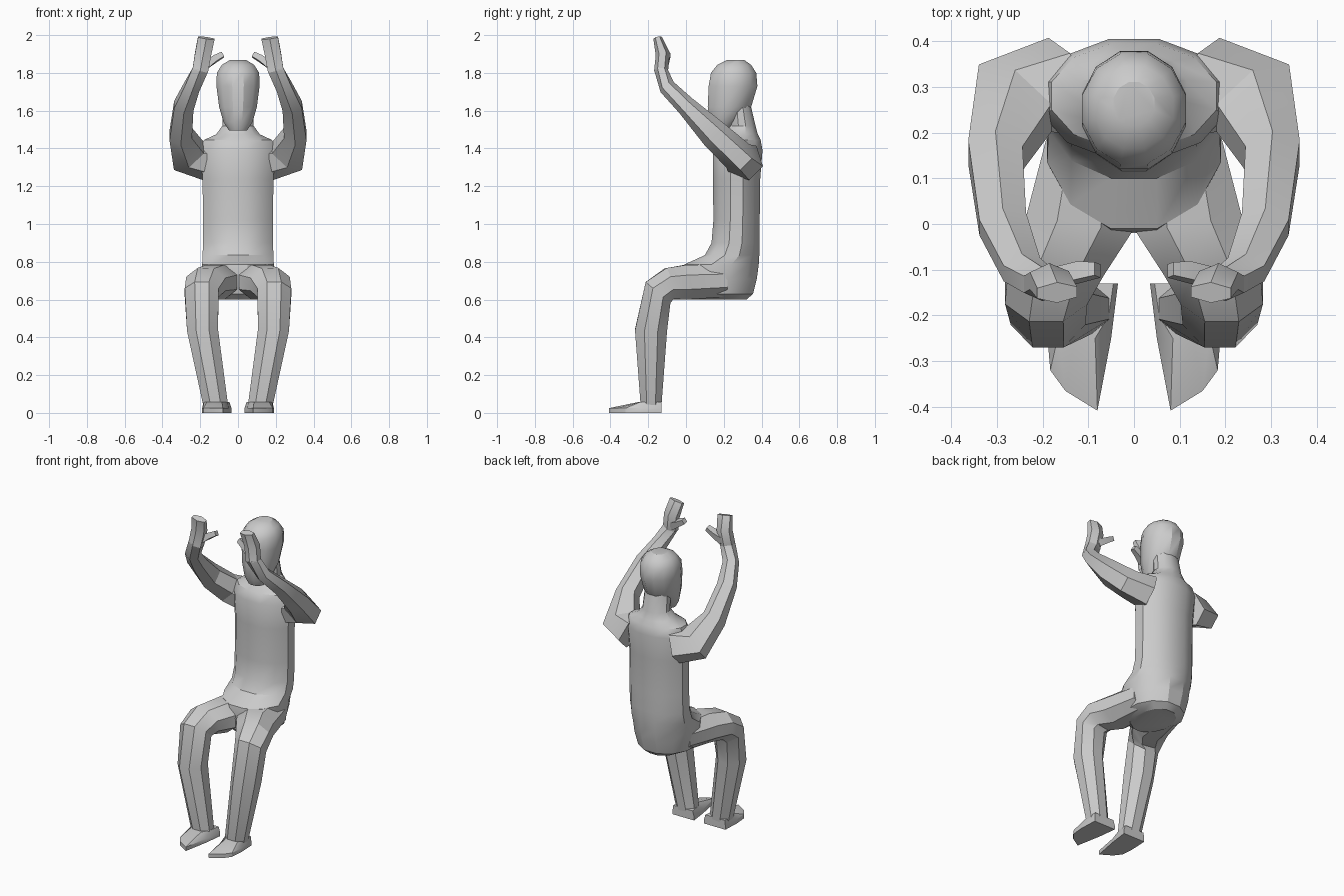
import bpy, bmesh
from math import cos, sin, pi, radians
from mathutils import Vector


def loft(name, rings, mirror=False, angle=30):
    """Skin a list of equal-length point rings and cap both ends."""
    bm = bmesh.new()
    loops = [[bm.verts.new(p) for p in ring] for ring in rings]
    n = len(loops[0])
    for a, b in zip(loops, loops[1:]):
        for i in range(n):
            j = (i + 1) % n
            bm.faces.new((a[i], a[j], b[j], b[i]))
    bm.faces.new(loops[0])
    bm.faces.new(loops[-1])
    bmesh.ops.recalc_face_normals(bm, faces=bm.faces)
    me = bpy.data.meshes.new(name)
    bm.to_mesh(me)
    bm.free()
    ob = bpy.data.objects.new(name, me)
    bpy.context.collection.objects.link(ob)
    if mirror:
        ob.modifiers.new("Mirror", 'MIRROR').use_mirror_merge = False
    bpy.ops.object.select_all(action='DESELECT')
    bpy.context.view_layer.objects.active = ob
    ob.select_set(True)
    bpy.ops.object.shade_smooth_by_angle(angle=radians(angle))
    return ob


def section(c, t, ru, rv, n=8):
    """Polygon ring with flat sides, centred at c and facing along t."""
    t = Vector(t).normalized()
    u = (Vector((1, 0, 0)) - t * t.x).normalized()
    v = t.cross(u)
    k = 1 / cos(pi / n)
    angs = [2 * pi * (i + 0.5) / n for i in range(n)]
    return [Vector(c) + u * ru * k * cos(a) + v * rv * k * sin(a) for a in angs]


def stack(levels, n):
    """Horizontal rings from (z, front y, back y, half width)."""
    return [section((0, (f + b) / 2, z), (0, 0, 1), w, (b - f) / 2, n)
            for z, f, b, w in levels]


# Pelvis, trunk, shoulders and neck
loft("torso", stack([
    (0.60, 0.03, 0.32, 0.11), (0.63, 0.00, 0.355, 0.165),
    (0.71, -0.02, 0.375, 0.185), (0.785, -0.01, 0.385, 0.19),
    (0.835, 0.10, 0.388, 0.187), (0.90, 0.135, 0.39, 0.186),
    (1.02, 0.145, 0.39, 0.186), (1.24, 0.143, 0.393, 0.187),
    (1.39, 0.143, 0.405, 0.20), (1.445, 0.165, 0.395, 0.18),
    (1.475, 0.20, 0.38, 0.115), (1.52, 0.225, 0.368, 0.083),
    (1.64, 0.225, 0.34, 0.078)], 12))

# Head
loft("head", stack([
    (1.495, 0.145, 0.22, 0.048), (1.54, 0.125, 0.28, 0.077),
    (1.62, 0.115, 0.345, 0.10), (1.73, 0.12, 0.378, 0.114),
    (1.80, 0.132, 0.372, 0.112), (1.842, 0.165, 0.345, 0.086),
    (1.867, 0.215, 0.31, 0.045)], 12))

# Raised arms with hands
loft("arm", [section(*s, n=6) for s in [
    ((0.14, 0.30, 1.34), (0.9, -0.3, 0.3), 0.11, 0.09),
    ((0.26, 0.275, 1.36), (0.6, -0.55, 0.55), 0.10, 0.075),
    ((0.303, 0.15, 1.475), (0.15, -0.72, 0.68), 0.060, 0.067),
    ((0.287, 0.00, 1.625), (-0.2, -0.75, 0.65), 0.052, 0.045),
    ((0.245, -0.10, 1.725), (-0.3, -0.55, 0.7), 0.042, 0.038),
    ((0.200, -0.132, 1.815), (-0.25, 0, 1), 0.042, 0.032)]], True)
loft("hand", [section(*s, n=6) for s in [
    ((0.200, -0.132, 1.81), (-0.25, 0, 1), 0.042, 0.032),
    ((0.185, -0.123, 1.90), (-0.15, -0.2, 1), 0.043, 0.033),
    ((0.168, -0.150, 1.985), (-0.15, -0.25, 1), 0.044, 0.020)]], True)
loft("thumb", [section(*s, n=4) for s in [
    ((0.18, -0.12, 1.835), (-0.85, 0, 0.5), 0.022, 0.022),
    ((0.12, -0.105, 1.875), (-0.85, 0.1, 0.45), 0.017, 0.020),
    ((0.08, -0.10, 1.897), (-0.85, 0.1, 0.45), 0.014, 0.015)]], True)

# Seated legs
loft("leg", [section(*s) for s in [
    ((0.095, 0.22, 0.70), (0, -1, 0), 0.088, 0.085),
    ((0.12, 0.00, 0.692), (0.15, -1, 0), 0.117, 0.092),
    ((0.17, -0.09, 0.684), (0.15, -0.95, -0.2), 0.105, 0.084),
    ((0.192, -0.148, 0.637), (0, -0.65, -0.76), 0.090, 0.086),
    ((0.188, -0.185, 0.44), (-0.1, 0, -1), 0.082, 0.085),
    ((0.118, -0.185, 0.04), (-0.1, 0, -1), 0.065, 0.055)]], True)

# Feet: sole outline, rim, then slope up to the ankle
sole = [(0.035, -0.13), (0.05, -0.25), (0.08, -0.408), (0.15, -0.365),
        (0.183, -0.32), (0.19, -0.24), (0.185, -0.13)]
instep = [(0.045, -0.13), (0.055, -0.20), (0.085, -0.25), (0.13, -0.25),
          (0.165, -0.24), (0.182, -0.20), (0.18, -0.13)]
loft("foot", [[(x, y, 0) for x, y in sole], [(x, y, 0.025) for x, y in sole],
              [(x, y, 0.058) for x, y in instep]], True)
